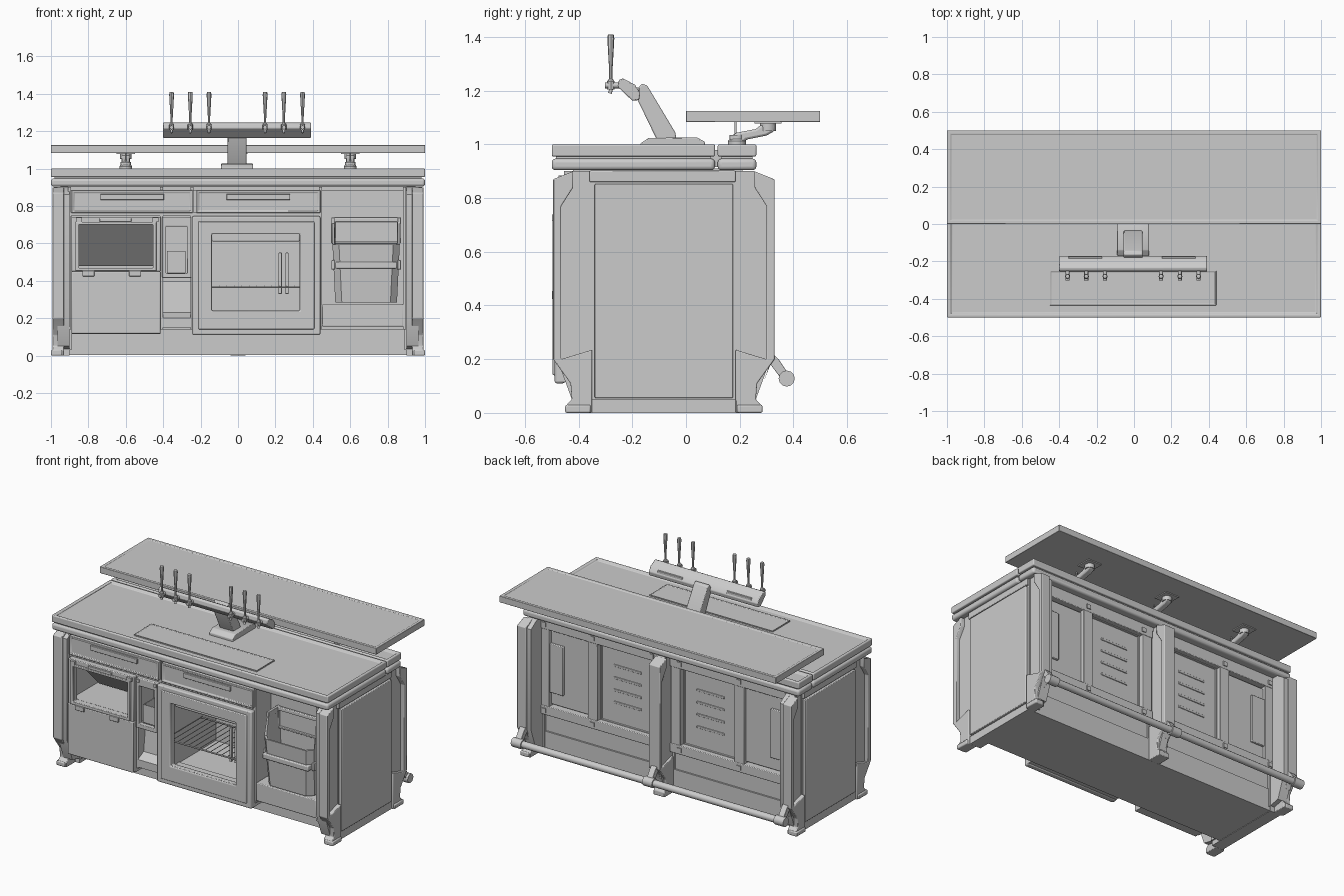
import bpy, bmesh, math
from mathutils import Vector

if "Cube" in bpy.data.objects:
    bpy.data.objects.remove(bpy.data.objects["Cube"])

def finish(name, bm, bevel=0, segs=2):
    bmesh.ops.recalc_face_normals(bm, faces=bm.faces)
    me = bpy.data.meshes.new(name)
    bm.to_mesh(me)
    bm.free()
    ob = bpy.data.objects.new(name, me)
    bpy.context.collection.objects.link(ob)
    if bevel:
        m = ob.modifiers.new("bevel", 'BEVEL')
        m.width, m.segments, m.limit_method = bevel, segs, 'ANGLE'
    return ob

def box(name, x, y, z, bevel=0, face=None, rim=0, depth=0, segs=2):
    """Box from ranges; optionally one face gets an inset panel."""
    bm = bmesh.new()
    bmesh.ops.create_cube(bm, size=1)
    for v in bm.verts:
        v.co = Vector(r[0] + (c + .5) * (r[1] - r[0]) for r, c in zip((x, y, z), v.co))
    if face:
        bm.normal_update()
        f = [f for f in bm.faces if f.normal.dot(Vector(face)) > .9]
        bmesh.ops.inset_region(bm, faces=f, thickness=rim, depth=0)
        bmesh.ops.inset_region(bm, faces=f, thickness=.004, depth=depth)
    return finish(name, bm, bevel, segs)

def prism(name, pts, x, bevel=0):
    """Side profile (y, z) extruded along x."""
    bm = bmesh.new()
    f = bm.faces.new([bm.verts.new((x[0], *p)) for p in pts])
    g = bmesh.ops.extrude_face_region(bm, geom=[f])['geom']
    bmesh.ops.translate(bm, verts=[v for v in g if isinstance(v, bmesh.types.BMVert)], vec=(x[1] - x[0], 0, 0))
    return finish(name, bm, bevel)

def frame(name, x, z, hx, hz, y, bevel=.004):
    """Rectangular front frame with a rectangular opening."""
    bm = bmesh.new()
    rings = []
    for yy in y:
        for a, b in ((x, z), (hx, hz)):
            rings.append([bm.verts.new((p, yy, q)) for p, q in
                          ((a[0], b[0]), (a[1], b[0]), (a[1], b[1]), (a[0], b[1]))])
    for a, b in ((0, 1), (1, 3), (3, 2), (2, 0)):
        for i in range(4):
            j = (i + 1) % 4
            bm.faces.new((rings[a][i], rings[a][j], rings[b][j], rings[b][i]))
    return finish(name, bm, bevel)

def tube(name, pts, r, verts=6):
    cu = bpy.data.curves.new(name, 'CURVE')
    cu.dimensions, cu.bevel_depth, cu.use_fill_caps = '3D', r, True
    cu.bevel_resolution = max(0, verts // 2 - 2)
    s = cu.splines.new('POLY')
    s.points.add(len(pts) - 1)
    for p, c in zip(s.points, pts):
        p.co = (*c, 1)
    ob = bpy.data.objects.new(name, cu)
    bpy.context.collection.objects.link(ob)
    return ob

def lathe(name, prof, at, n=12):
    bm = bmesh.new()
    rings = [[bm.verts.new((at[0] + r * math.cos(i * math.tau / n), at[1] + r * math.sin(i * math.tau / n), z))
              for i in range(n)] for r, z in prof]
    for a, b in zip(rings, rings[1:]):
        for i in range(n):
            bm.faces.new((a[i], a[(i + 1) % n], b[(i + 1) % n], b[i]))
    bm.faces.new(rings[0])
    bm.faces.new(rings[-1])
    return finish(name, bm)

# Countertop: two rounded layers in front and behind, on a core
for tag, y in (("main", (-.5, .108)), ("rear", (.118, .262))):
    box("counter_upper_" + tag, (-1, 1), y, (.955, 1), .012, (0, 0, 1), .028, -.012, 3)
    box("counter_lower_" + tag, (-1, 1), y, (.904, .947), .014, segs=3)
    box("counter_core_" + tag, (-.98, .98), (y[0] + .015, y[1] - .015), (.92, .975))
box("counter_joint", (-.97, .97), (.09, .14), (.915, .98))
box("top_apron", (-.95, .95), (-.42, .21), (.88, .91))

# Raised shelf and its elbow brackets
box("raised_shelf", (-1, 1), (0, .5), (1.083, 1.125), .006, (0, 0, 1), .028, -.004)
for x in (-.6, 0, .6):
    lathe("bracket_base", [(.034, .985), (.034, 1.012), (.028, 1.02), (.028, 1.035)], (x, .19))
    prism("bracket_arm", [(.165, 1.005), (.21, 1.003), (.225, 1.018), (.3, 1.033), (.33, 1.05),
                          (.33, 1.075), (.28, 1.073), (.26, 1.057), (.19, 1.044), (.165, 1.03)], (x - .022, x + .022), .008)
    lathe("bracket_head", [(.03, 1.05), (.03, 1.083)], (x, .305))
    box("bracket_plate", (x - .05, x + .05), (.255, .355), (1.077, 1.086))
    tube("bracket_pin", [(x, .185, 1.03), (x, .185, 1.085)], .004)

# Leg frames: outer flange with solid foot, thin web, mirrored front to back
flange = [(-.35, 0), (-.445, 0), (-.445, .03), (-.425, .05), (-.43, .11), (-.495, .2), (-.495, .87), (-.42, .9),
          (-.42, .84), (-.465, .77), (-.465, .2), (-.35, .235)]
web = [(-.33, .03), (-.425, .05), (-.48, .2), (-.48, .86), (-.42, .9), (-.33, .9)]
back = lambda pts: [(-.165 - y, z) for y, z in pts]
for s in (-1, 1):
    side = lambda a, b: tuple(sorted((s * a, s * b)))
    for tag, fn in (("front", list), ("back", back)):
        prism(tag + "_leg", fn(flange), side(.93, .992), .004)
        prism(tag + "_leg_web", fn(web), side(.9, .965))
    for y in (-.45, .19):
        box("foot_pad", side(.94, 1), (y, y + .095), (0, .03), .006)
    box("side_board", side(.89, .97), (-.35, .19), (.03, .9))
    box("side_panel", side(.965, .99), (-.34, .175), (.055, .853), .004)
    box("side_top_rail", side(.96, .985), (-.36, .185), (.86, .902), .004)
    box("side_plinth", side(.9, .98), (-.35, .19), (0, .05))
prism("centre_back_leg", back(flange), (-.04, .04), .004)
prism("centre_back_leg_web", back(web), (-.025, .025))

# Foot rail with brackets
tube("foot_rail", [(-.985, .375, .128), (.985, .375, .128)], .022, 12)
for x in (-.95, 0, .95):
    tube("foot_rail_collar", [(x - .035, .375, .128), (x + .035, .375, .128)], .03, 12)
    prism("foot_rail_bracket", [(.29, .12), (.325, .22), (.345, .2), (.385, .14), (.36, .12), (.315, .18)], (x - .02, x + .02), .003)

# Carcass: base, back board, partitions, ceiling
box("plinth", (-.92, .92), (-.28, .185), (.003, .15))
box("back_board", (-.92, .92), (.11, .16), (.1, .9))
for x in (-.9, -.41, -.245, .44, .89):
    box("partition", (x - .008, x + .008), (-.455, .13), (.14, .9))
box("compartment_ceiling", (-.9, .44), (-.455, .13), (.745, .765))
for a, b in ((-.89, -.415), (-.24, .44)):
    box("unit_bottom", (a, b), (-.46, -.27), (.115, .155))

# Rear frame, vented panels and notched doors
for s in (-1, 1):
    side = lambda a, b: tuple(sorted((s * a, s * b)))
    box("rear_top_rail", side(.03, .92), (.15, .21), (.83, .895), .004)
    box("rear_bottom_rail", side(.03, .92), (.15, .21), (.27, .33), .004)
    box("rear_lower_panel", side(.03, .92), (.15, .18), (.06, .27), 0, (0, 1, 0), .02, -.006)
    for x in (.07, .53, .88):
        box("rear_post", side(x - .035, x + .035), (.15, .208), (.32, .84), .003)
    box("rear_vent_panel", side(.1, .5), (.15, .178), (.32, .84), 0, (0, 1, 0), .02, -.006)
    for i in range(4):
        box("vent_slat", side(.2, .4), (.17, .177), (.46 + i * .08, .475 + i * .08), .003)
    box("rear_door", side(.56, .86), (.15, .185), (.34, .82), .004)
    box("rear_door_handle", side(.75, .85), (.18, .2), (.42, .74), .004)
    for x in (.1, .53, .88):
        for z in (.3, .862):
            box("rear_bolt", side(x - .014, x + .014), (.205, .216), (z - .014, z + .014))

# Drawers with pull strips
for a, b in ((-.89, -.242), (-.222, .44)):
    c = (a + b) / 2
    box("drawer", (a, b), (-.475, -.1), (.762, .885), .005, (0, -1, 0), .016, -.006)
    box("drawer_pull", (c - .17, c + .17), (-.48, -.465), (.832, .864), .003)

# Ice hopper unit: solid lower door, framed window, flap hinged open from the top
box("ice_lower_door", (-.89, -.415), (-.49, -.44), (.118, .45), .005)
frame("ice_window_frame", (-.89, -.415), (.45, .742), (-.85, -.455), (.468, .7), (-.485, -.445))
frame("ice_window_trim", (-.87, -.435), (.452, .715), (-.85, -.455), (.468, .7), (-.495, -.48))
box("ice_pull", (-.74, -.57), (-.494, -.48), (.715, .734), .003)
box("ice_hopper_floor", (-.89, -.42), (-.45, -.15), (.45, .465))
prism("ice_flap", [(-.44, .715), (-.43, .725), (-.2, .49), (-.21, .48)], (-.86, -.445))
for x in (-.8, -.55):
    box("ice_hinge", (x - .032, x + .032), (-.5, -.485), (.424, .455), .003)
for x in (-.85, -.44):
    box("ice_latch", (x - .016, x + .016), (-.5, -.48), (.715, .738))

# Narrow tray unit
box("narrow_back", (-.405, -.25), (-.3, -.28), (.14, .75))
frame("narrow_frame", (-.405, -.25), (.415, .742), (-.385, -.272), (.44, .69), (-.475, -.44))
box("narrow_inner_shelf", (-.4, -.25), (-.45, -.29), (.415, .435))
box("narrow_tray", (-.38, -.28), (-.44, -.32), (.44, .56), .005, (0, 0, 1), .008, -.1)
prism("narrow_lower", [(-.29, .15), (-.46, .15), (-.46, .2), (-.4, .23), (-.38, .40), (-.29, .40)], (-.402, -.253))
for x in (-.39, -.265):
    box("narrow_latch", (x - .01, x + .01), (-.482, -.47), (.715, .735))

# Cooler: framed door, light hood, wire rack and supports
frame("cooler_door", (-.245, .44), (.11, .745), (-.14, .33), (.24, .65), (-.49, -.45), .008)
frame("cooler_door_trim", (-.212, .408), (.14, .718), (-.14, .33), (.24, .65), (-.498, -.48), .006)
box("cooler_light_hood", (-.14, .33), (-.45, -.38), (.61, .66), .006)
for y in (-.42, -.05):
    tube("rack_rail", [(-.23, y, .365), (.43, y, .365)], .005)
for i in range(17):
    x = -.22 + i * .04
    tube("rack_wire", [(x, -.42, .372), (x, -.05, .372)], .003, 4)
for x in (.225, .262):
    box("rack_support", (x - .009, x + .009), (-.4, -.385), (.33, .55), .003)

# Bin bay and bin with a low front lip
box("bin_bay_back", (.44, .9), (-.3, -.28), (.14, .9))
box("bin_ledge", (.45, .885), (-.455, -.27), (.155, .275), .005)
bm = bmesh.new()
lv = []
for hw, fy, zf, zb in ((.165, -.46, .285, .285), (.18, -.485, .595, .735), (.17, -.474, .595, .735), (.15, -.44, .3, .3)):
    c = .035
    pts = [(-hw, -.308, zb), (-hw, -.415, zb), (-hw, fy + c, zf), (-hw + c, fy, zf)]
    pts += [(-x, y, z) for x, y, z in reversed(pts)]
    lv.append([bm.verts.new((.685 + x, y, z)) for x, y, z in pts])
for a, b in zip(lv, lv[1:]):
    for i in range(8):
        bm.faces.new((a[i], a[(i + 1) % 8], b[(i + 1) % 8], b[i]))
bm.faces.new(lv[0])
bm.faces.new(lv[-1])
finish("bin", bm)
frame("bin_back_rim", (.5, .87), (.6, .738), (.52, .85), (.61, .715), (-.325, -.305))
box("bin_band", (.52, .85), (-.492, -.44), (.465, .5), .006)
for x in (.508, .862):
    box("bin_band_side", (x - .009, x + .009), (-.455, -.3), (.46, .51), .003)
    box("bin_rim_side", (x - .009, x + .009), (-.42, -.3), (.705, .738), .003)

# Drip tray and tap tower
box("drip_tray", (-.45, .44), (-.435, -.25), (.98, .996), .002, (0, 0, 1), .006, -.004)
prism("tower_base", [(-.17, .98), (-.17, 1.003), (-.14, 1.024), (.04, 1.026), (.07, 1.01), (.07, .98)], (-.09, .08), .004)
prism("tower_column", [(-.11, 1.02), (-.035, 1.02), (-.04, 1.045), (-.145, 1.22), (-.165, 1.226), (-.185, 1.2), (-.18, 1.165)], (-.055, .045), .005)
prism("tap_head", [(-.175, 1.165), (-.2, 1.163), (-.255, 1.215), (-.25, 1.24), (-.235, 1.246), (-.19, 1.222), (-.17, 1.19)], (-.4, .39), .004)
for x in (-.26, .24):
    box("head_plate", (x - .09, x + .09), (-.196, -.174), (1.19, 1.212), .003)
for x in (-.355, -.255, -.155, .145, .245, .345):
    tube("tap_body", [(x, -.235, 1.22), (x, -.302, 1.22)], .011, 8)
    tube("tap_spout", [(x, -.276, 1.22), (x, -.283, 1.19)], .007, 8)
    lathe("tap_handle", [(.014, 1.205), (.014, 1.235), (.006, 1.245), (.006, 1.27), (.013, 1.395), (.011, 1.408), (.005, 1.41)], (x, -.28), 8)

# Smooth shading on rounded parts only
for ob in bpy.context.scene.objects:
    ob.select_set(ob.type == 'MESH')
bpy.context.view_layer.objects.active = bpy.data.objects["raised_shelf"]
bpy.ops.object.shade_smooth_by_angle(angle=math.radians(35))
